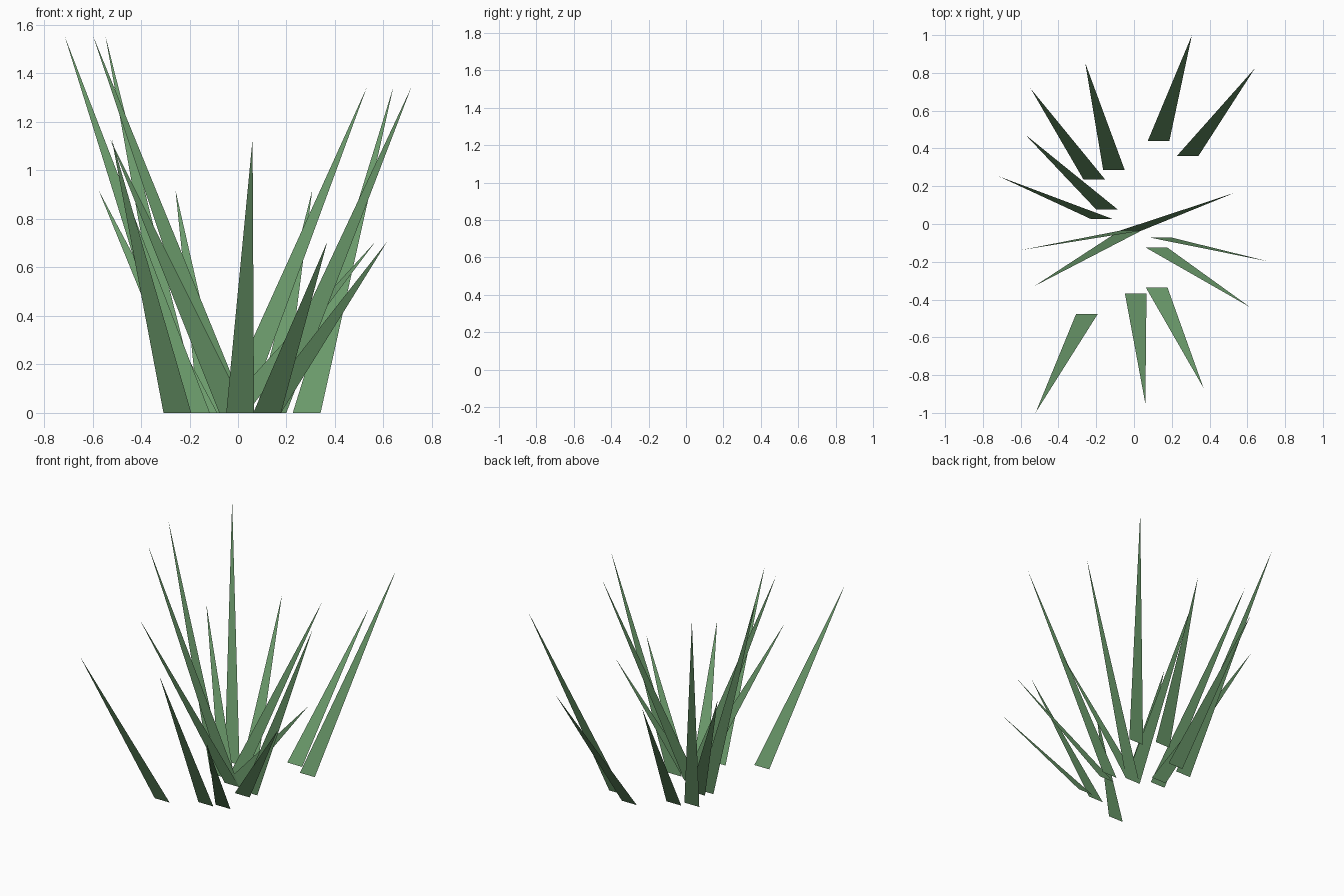
import bpy
from math import radians, cos, sin

if "Cube" in bpy.data.objects:
    bpy.data.objects.remove(bpy.data.objects["Cube"])

# Leaf material
green = bpy.data.materials.new("leaf_green")
green.diffuse_color = (0.15, 0.33, 0.15, 1.0)
green.use_nodes = True
green.node_tree.nodes["Principled BSDF"].inputs["Base Color"].default_value = green.diffuse_color

CENTRE = (-0.02, -0.036)   # middle of the tuft
GOLDEN = radians(137.5)    # turn between successive blades
HALF_WIDTH = 0.0573
RING_STEP = 0.166          # radius step of the root rings
LEAN = 0.5866              # outward lean of each tip


def blade(i):
    """One flat triangular blade: base parallel to x, tip leaning outward."""
    ca, sa = cos(i * GOLDEN), sin(i * GOLDEN)
    root = RING_STEP * (i % 4)
    tip = root + LEAN
    height = 0.706 + 0.2122 * (i % 5)
    x, y = CENTRE[0] + root * ca, CENTRE[1] + root * sa
    verts = [(x - HALF_WIDTH, y, 0), (x + HALF_WIDTH, y, 0),
             (CENTRE[0] + tip * ca, CENTRE[1] + tip * sa, height)]
    mesh = bpy.data.meshes.new("grass_blade")
    mesh.from_pydata(verts, [], [(0, 1, 2)])
    mesh.materials.append(green)
    obj = bpy.data.objects.new(f"grass_blade_{i + 1:02d}", mesh)
    bpy.context.collection.objects.link(obj)


# Tuft of fifteen blades
for i in range(15):
    blade(i)
